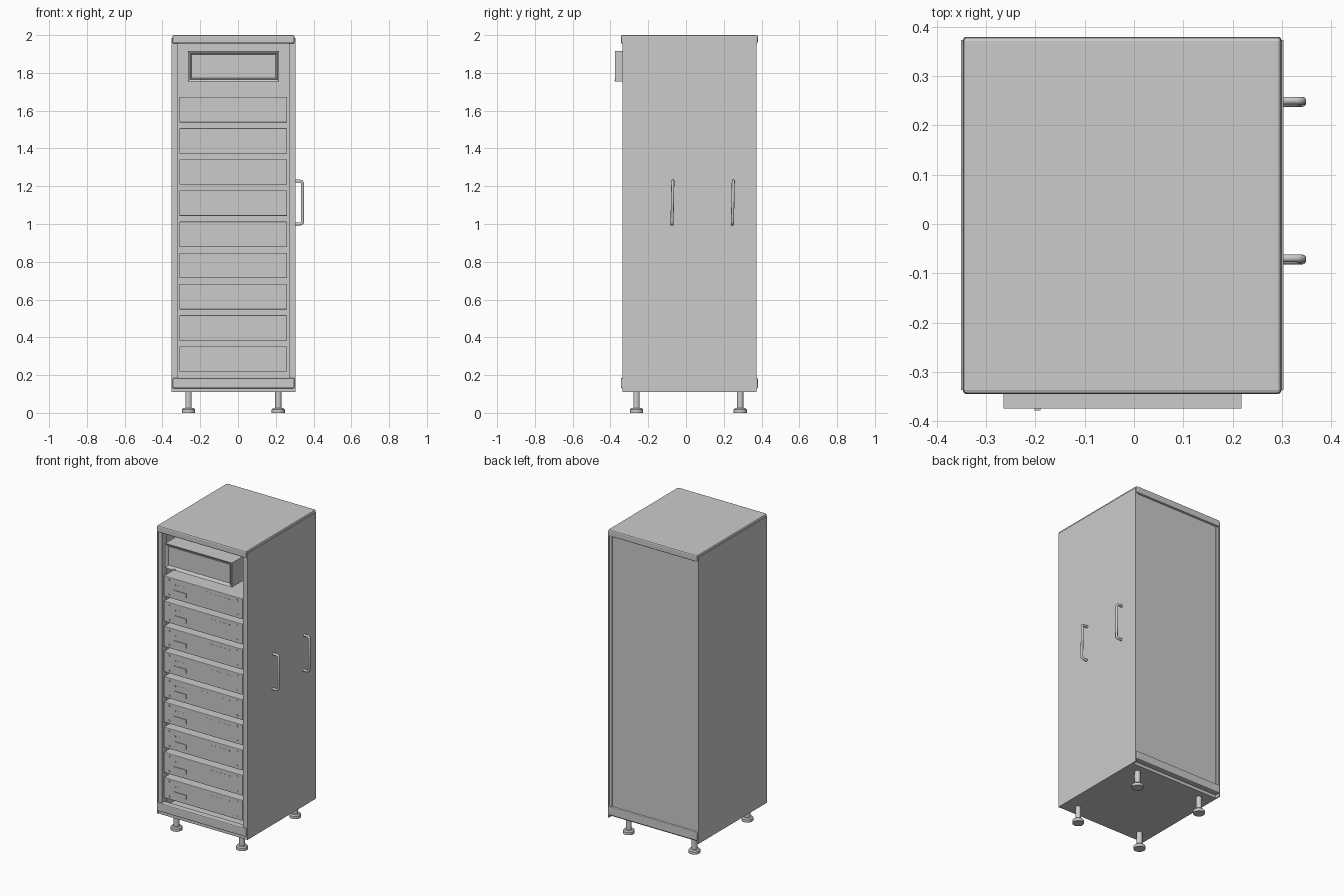
import bpy, bmesh, math
from mathutils import Matrix, Vector

if "Cube" in bpy.data.objects:
    bpy.data.objects.remove(bpy.data.objects["Cube"])

GREY = bpy.data.materials.new("cabinet grey")
GREY.diffuse_color = (0.6, 0.6, 0.6, 1)
GREY.use_nodes = True
GREY.node_tree.nodes["Principled BSDF"].inputs["Base Color"].default_value = GREY.diffuse_color


def finish(name, bm, bevel=0, segments=2):
    mesh = bpy.data.meshes.new(name)
    bm.to_mesh(mesh)
    bm.free()
    mesh.materials.append(GREY)
    obj = bpy.data.objects.new(name, mesh)
    bpy.context.collection.objects.link(obj)
    if bevel:
        mod = obj.modifiers.new("bevel", 'BEVEL')
        mod.width, mod.segments = bevel, segments
    return obj


def add_box(bm, x0, x1, y0, y1, z0, z1):
    size = Matrix.Diagonal((x1 - x0, y1 - y0, z1 - z0, 1))
    place = Matrix.Translation(((x0 + x1) / 2, (y0 + y1) / 2, (z0 + z1) / 2))
    return bmesh.ops.create_cube(bm, size=1, matrix=place @ size)["verts"]


def box(name, *dims, bevel=0):
    bm = bmesh.new()
    add_box(bm, *dims)
    return finish(name, bm, bevel)


def add_cylinder(bm, r1, r2, depth, place, sides=24):
    bmesh.ops.create_cone(bm, cap_ends=True, segments=sides, radius1=r1,
                          radius2=r2, depth=depth, matrix=place)


def smooth(obj):
    bpy.ops.object.select_all(action='DESELECT')
    obj.select_set(True)
    bpy.context.view_layer.objects.active = obj
    bpy.ops.object.shade_smooth_by_angle(angle=math.radians(35))


# Cabinet shell
box("top_cap", -0.347, 0.299, -0.345, 0.38, 1.955, 2.0, bevel=0.008)
box("left_side_panel", -0.351, -0.343, -0.337, 0.374, 0.11, 1.985)
box("right_side_panel", 0.296, 0.304, -0.337, 0.374, 0.11, 1.985)
box("left_front_post", -0.344, -0.317, -0.335, -0.28, 0.13, 1.96)
box("right_front_post", 0.270, 0.297, -0.335, -0.28, 0.13, 1.96)
box("back_panel", -0.325, 0.278, 0.35, 0.366, 0.17, 1.96)
for x0, x1, side in ((-0.344, -0.325, "left"), (0.278, 0.297, "right")):
    box(side + "_back_post", x0, x1, 0.33, 0.371, 0.13, 1.96)
box("floor_plate", -0.344, 0.297, -0.335, 0.345, 0.11, 0.13)
box("front_bottom_rail", -0.347, 0.299, -0.345, -0.30, 0.13, 0.185, bevel=0.006)
box("back_bottom_rail", -0.347, 0.299, 0.335, 0.38, 0.13, 0.185, bevel=0.006)

# Display unit: outer bezel, raised frame and sunken screen
bm = bmesh.new()
add_box(bm, -0.265, 0.218, -0.375, -0.10, 1.755, 1.915)
for thick, depth in ((0.014, -0.005), (0.004, 0.005), (0.008, -0.010)):
    bm.normal_update()
    front = min(bm.faces, key=lambda f: (round(f.normal.y, 2), -f.calc_area())) \
        if len(bm.faces) == 6 else front
    bmesh.ops.inset_region(bm, faces=[front], thickness=thick, depth=0)
    bmesh.ops.translate(bm, verts=front.verts, vec=Vector((0, -depth, 0)))
finish("display_unit", bm)
box("display_button", -0.202, -0.190, -0.379, -0.374, 1.758, 1.766)

# Rack modules with screws, label, indicators and slots
FRONT = -0.325
for i in range(9):
    zc = 0.285 + 0.165 * i
    tag = "_%d" % (i + 1)
    box("rack_module" + tag, -0.31, 0.26, FRONT, 0.30, zc - 0.067, zc + 0.067, bevel=0.003)
    bm = bmesh.new()
    for x in (-0.272, 0.222):
        for dz in (-0.048, 0.048):
            add_cylinder(bm, 0.007, 0.007, 0.005,
                         Matrix.Translation((x, FRONT - 0.001, zc + dz))
                         @ Matrix.Rotation(math.pi / 2, 4, 'X'), 12)
    smooth(finish("module_screws" + tag, bm))
    box("module_label" + tag, -0.235, -0.147, FRONT - 0.004, FRONT + 0.001,
        zc - 0.036, zc - 0.007)
    bm = bmesh.new()
    for x in (-0.235, -0.205, -0.175):
        add_box(bm, x, x + 0.012, FRONT - 0.001, FRONT + 0.001, zc + 0.022, zc + 0.03)
    for x in (-0.036, 0.0):
        add_box(bm, x, x + 0.006, FRONT - 0.001, FRONT + 0.001, zc - 0.02, zc + 0.045)
    for k in range(5):
        x = 0.03 + 0.03 * k
        add_box(bm, x, x + 0.018, FRONT - 0.001, FRONT + 0.001, zc + 0.035, zc + 0.04)
    finish("module_markings" + tag, bm)

# Adjustable feet
for i, (x, y) in enumerate([(x, y) for x in (-0.262, 0.213) for y in (-0.262, 0.287)]):
    bm = bmesh.new()
    for r1, r2, z0, z1 in ((0.035, 0.035, 0, 0.018), (0.035, 0.028, 0.018, 0.025),
                           (0.017, 0.017, 0.02, 0.12)):
        add_cylinder(bm, r1, r2, z1 - z0, Matrix.Translation((x, y, (z0 + z1) / 2)))
    smooth(finish("foot_%d" % (i + 1), bm))

# Pull handles on the right side, slightly tilted
for y, name in ((-0.072, "front_handle"), (0.248, "rear_handle")):
    curve = bpy.data.curves.new(name, 'CURVE')
    curve.dimensions = '3D'
    curve.bevel_depth, curve.bevel_resolution = 0.008, 3
    curve.use_fill_caps = True
    path = [(0.300, 1.000), (0.330, 1.000), (0.339, 1.004), (0.342, 1.012),
            (0.342, 1.215), (0.339, 1.223), (0.330, 1.227), (0.300, 1.227)]
    line = curve.splines.new('POLY')
    line.points.add(len(path) - 1)
    for point, (px, pz) in zip(line.points, path):
        point.co = (px, y + (pz - 1.11) * 0.02, pz, 1)
    line.use_smooth = True
    curve.materials.append(GREY)
    bpy.context.collection.objects.link(bpy.data.objects.new(name, curve))
